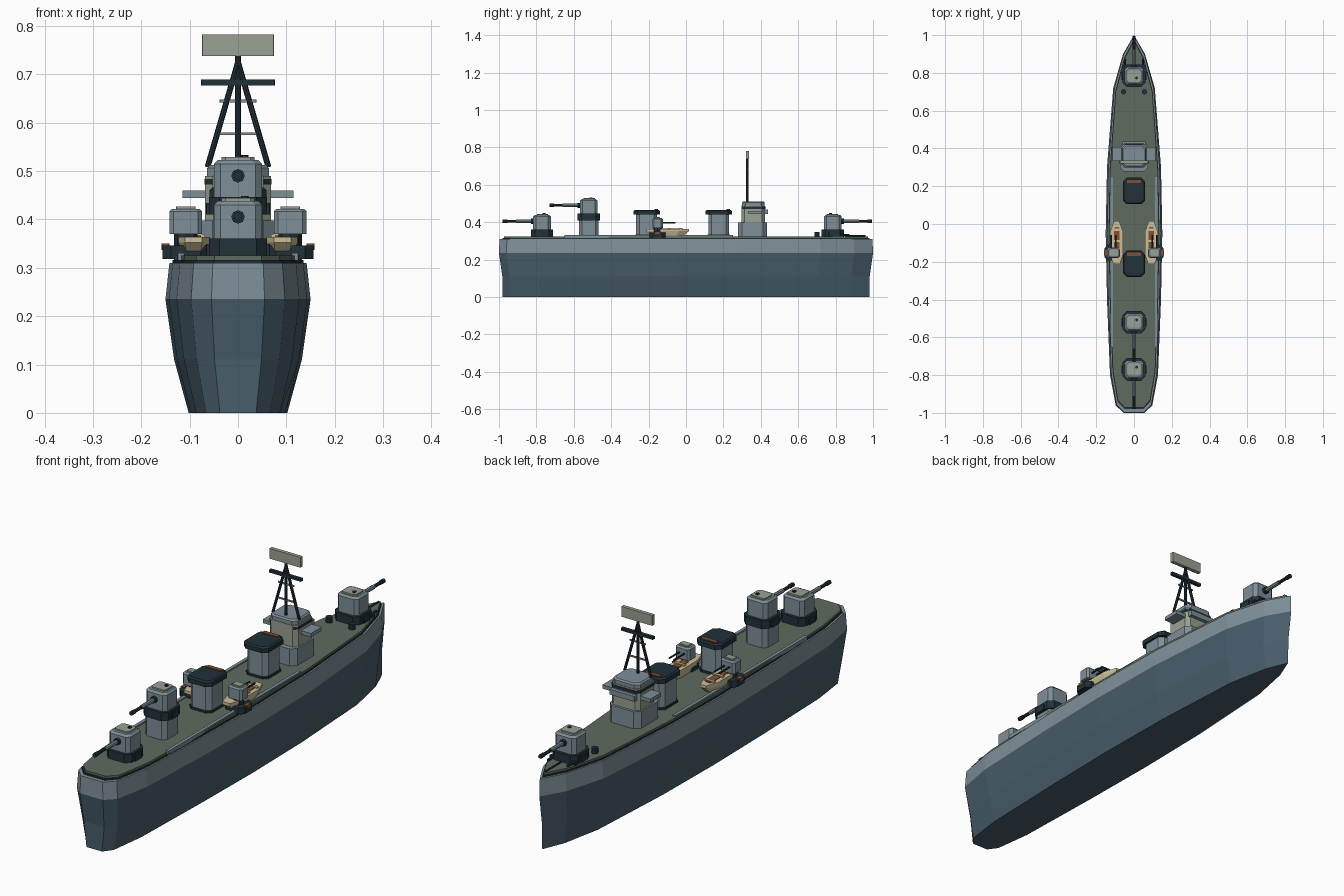
import bpy
import bmesh
from mathutils import Vector

if "Cube" in bpy.data.objects:
    bpy.data.objects.remove(bpy.data.objects["Cube"])


def material(name, rgb):
    lin = [(c / 255 / 12.92) if c < 11 else ((c / 255 + 0.055) / 1.055) ** 2.4 for c in rgb]
    m = bpy.data.materials.new(name)
    m.use_nodes = True
    m.diffuse_color = (*lin, 1)
    m.node_tree.nodes["Principled BSDF"].inputs["Base Color"].default_value = (*lin, 1)
    return m


HULL = material("hull slate blue", (72, 94, 107))
GREY = material("naval grey", (126, 143, 152))
DECK = material("deck olive", (95, 107, 94))
DARK = material("dark steel", (33, 49, 57))
PALE = material("pale olive", (152, 161, 146))
CREAM = material("boat cream", (205, 191, 152))
BROWN = material("rust brown", (128, 80, 50))


def loft(name, rings, mat):
    """Skin a stack of equal-length rings and close both ends."""
    bm = bmesh.new()
    rows = [[bm.verts.new(p) for p in ring] for ring in rings]
    n = len(rows[0])
    for a, b in zip(rows, rows[1:]):
        for i in range(n):
            j = (i + 1) % n
            bm.faces.new((a[i], a[j], b[j], b[i]))
    bm.faces.new(rows[0][::-1])
    bm.faces.new(rows[-1])
    bmesh.ops.recalc_face_normals(bm, faces=bm.faces)
    mesh = bpy.data.meshes.new(name)
    bm.to_mesh(mesh)
    bm.free()
    mesh.materials.append(mat)
    obj = bpy.data.objects.new(name, mesh)
    bpy.context.collection.objects.link(obj)
    return obj


def prism(name, x, y, hx, hy, z0, z1, mat, cut=0.0, chamfer=0.0):
    """Box with cut vertical corners and an optional chamfered top."""
    def ring(hx, hy, z):
        c = max(cut, 0.0005)
        quarter = [(hx, hy - c), (hx - c, hy)]
        pts = quarter + [(-a, b) for a, b in quarter[::-1]]
        pts += [(-a, -b) for a, b in quarter] + [(a, -b) for a, b in quarter[::-1]]
        return [(x + a, y + b, z) for a, b in pts]
    rings = [ring(hx, hy, z0), ring(hx, hy, z1 - chamfer)]
    if chamfer:
        rings.append(ring(hx - chamfer, hy - chamfer, z1))
    return loft(name, rings, mat)


def rod(name, a, b, r, mat, sides=8):
    a, b = Vector(a), Vector(b)
    bpy.ops.mesh.primitive_cylinder_add(vertices=sides, radius=r, depth=(b - a).length,
                                        location=(a + b) / 2)
    obj = bpy.context.object
    obj.name = name
    obj.rotation_mode = "QUATERNION"
    obj.rotation_quaternion = (b - a).to_track_quat("Z", "Y")
    obj.data.materials.append(mat)
    return obj


# Hull: one outline scaled at each height
HALF = [(0.055, -1), (0.097, -0.96), (0.127, -0.8), (0.143, -0.4), (0.15, -0.05),
        (0.143, 0.3), (0.11, 0.72), (0.058, 0.9)]
OUTLINE = HALF + [(0, 1)] + [(-x, y) for x, y in HALF[::-1]]


def section(sx, sy, z):
    return [(x * sx, y * sy, z) for x, y in OUTLINE]


hull = loft("hull", [section(0.68, 0.98, 0), section(0.88, 0.982, 0.11),
                     section(1, 1, 0.235), section(0.945, 0.997, 0.31)], HULL)
hull.data.materials.append(GREY)
for f in hull.data.polygons:
    f.material_index = int(f.center.z > 0.24)
loft("deck_edge", [section(0.9, 0.98, 0.308), section(0.9, 0.98, 0.316)], DARK)
loft("deck", [section(0.88, 0.972, 0.31), section(0.88, 0.972, 0.325)], DECK)
for s in (-1, 1):
    prism("deck_side_strip", s * 0.118, -0.2, 0.007, 0.45, 0.315, 0.331, GREY)


def turret(name, y, z, d):
    """Gun house with ring, roof plate and one barrel aimed along d."""
    prism(name + "_ring", 0, y, 0.06, 0.06, z, z + 0.036, DARK, 0.022)
    prism(name + "_house", 0, y, 0.05, 0.047, z + 0.036, z + 0.113, GREY, 0.014, 0.008)
    prism(name + "_roof", 0, y - d * 0.003, 0.034, 0.03, z + 0.11, z + 0.119, PALE, 0.008)
    rod(name + "_hatch", (0.014, y - d * 0.012, z + 0.115), (0.014, y - d * 0.012, z + 0.123), 0.008, DARK)
    gz = z + 0.08
    rod(name + "_mantlet", (0, y + d * 0.04, gz), (0, y + d * 0.06, gz), 0.014, DARK)
    rod(name + "_sleeve", (0, y + d * 0.05, gz), (0, y + d * 0.14, gz), 0.009, GREY)
    rod(name + "_barrel", (0, y + d * 0.05, gz), (0, y + d * 0.205, gz), 0.007, DARK)
    rod(name + "_muzzle", (0, y + d * 0.185, gz), (0, y + d * 0.21, gz), 0.009, DARK)
    for s in (-1, 1):
        prism(name + "_side_locker", s * 0.056, y, 0.01, 0.022, z, z + 0.024, DARK)


turret("aft_gun", -0.77, 0.325, -1)
turret("bow_gun", 0.785, 0.325, 1)
prism("raised_gun_barbette", 0, -0.52, 0.052, 0.052, 0.32, 0.41, GREY, 0.016)
turret("raised_gun", -0.52, 0.41, -1)

# Bridge
prism("bridge_base", 0, 0.355, 0.075, 0.078, 0.32, 0.398, GREY, 0.022)
prism("bridge_middle", 0, 0.36, 0.068, 0.062, 0.398, 0.49, PALE, 0.016)
prism("bridge_roof", 0, 0.36, 0.064, 0.06, 0.49, 0.512, GREY, 0.018, 0.006)
prism("bridge_window_band", 0, 0.362, 0.0695, 0.063, 0.472, 0.484, DARK, 0.016)
prism("bridge_front_screen", 0, 0.428, 0.06, 0.01, 0.445, 0.468, GREY)
for s in (-1, 1):
    prism("bridge_wing", s * 0.09, 0.37, 0.025, 0.037, 0.444, 0.46, GREY)

# Mast and radar panel
MY = 0.328
rod("mast_pole", (0, MY, 0.505), (0, MY, 0.745), 0.006, DARK)
for s in (-1, 1):
    rod("mast_leg", (s * 0.063, MY, 0.508), (0, MY, 0.725), 0.006, DARK)
for z, w in ((0.577, 0.04), (0.645, 0.038)):
    prism("mast_brace", 0, MY, w, 0.003, z - 0.003, z + 0.003, GREY)
prism("mast_yard", 0, MY, 0.076, 0.007, 0.677, 0.689, DARK)
prism("radar_panel", 0, MY, 0.074, 0.008, 0.738, 0.782, PALE)

# Funnels
for name, y in (("fore_funnel", 0.175), ("rear_funnel", -0.21)):
    prism(name, 0, y, 0.05, 0.056, 0.32, 0.445, GREY, 0.018)
    prism(name + "_foot", 0, y, 0.054, 0.06, 0.32, 0.334, DARK, 0.018)
    prism(name + "_cap", 0, y, 0.059, 0.07, 0.442, 0.466, DARK, 0.02, 0.006)
    prism(name + "_vent", 0, y + 0.05, 0.036, 0.009, 0.46, 0.47, BROWN)


# Ship's boats with a light gun mounted over each
def boat_ring(x, s, z):
    pts = [(0.034, -0.06), (0.018, -0.112), (-0.018, -0.112), (-0.034, -0.06),
           (-0.034, 0.06), (-0.014, 0.115), (0.014, 0.115), (0.034, 0.06)]
    return [(x + a * s, -0.1 + b * s, z) for a, b in pts]


for s in (-1, 1):
    bx, gx, gy = s * 0.092, s * 0.108, -0.152
    loft("boat_hull", [boat_ring(bx, 0.75, 0.325), boat_ring(bx, 1, 0.352), boat_ring(bx, 1, 0.364)], CREAM)
    prism("boat_well", bx, -0.075, 0.015, 0.058, 0.36, 0.367, BROWN, 0.006)
    for y in (-0.09, -0.03):
        prism("boat_thwart", bx, y, 0.024, 0.006, 0.362, 0.37, CREAM)
    prism("light_gun_platform", gx, gy, 0.048, 0.042, 0.318, 0.346, DARK, 0.018)
    prism("light_gun_locker", s * 0.15, gy, 0.008, 0.014, 0.337, 0.35, BROWN)
    rod("light_gun_pedestal", (gx, gy, 0.34), (gx, gy, 0.375), 0.024, DARK)
    prism("light_gun_house", gx, gy, 0.034, 0.028, 0.37, 0.422, GREY, 0.009, 0.006)
    prism("light_gun_roof", gx, gy, 0.02, 0.014, 0.419, 0.427, PALE)
    for t in (-1, 1):
        x = gx + t * 0.012
        rod("light_gun_barrel", (x, gy + 0.02, 0.396), (x, gy + 0.095, 0.396), 0.004, DARK, 6)

# Foredeck fittings
for s in (-1, 1):
    rod("deck_capstan", (s * 0.055, 0.7, 0.32), (s * 0.055, 0.7, 0.348), 0.014, DARK)
    rod("anchor_shank", (s * 0.05, 0.82, 0.332), (s * 0.046, 0.875, 0.332), 0.006, DARK, 6)
    prism("anchor_crown", s * 0.05, 0.835, 0.012, 0.006, 0.322, 0.338, DARK)
rod("bow_chain", (0, 0.85, 0.328), (0, 0.96, 0.328), 0.004, DARK, 6)
